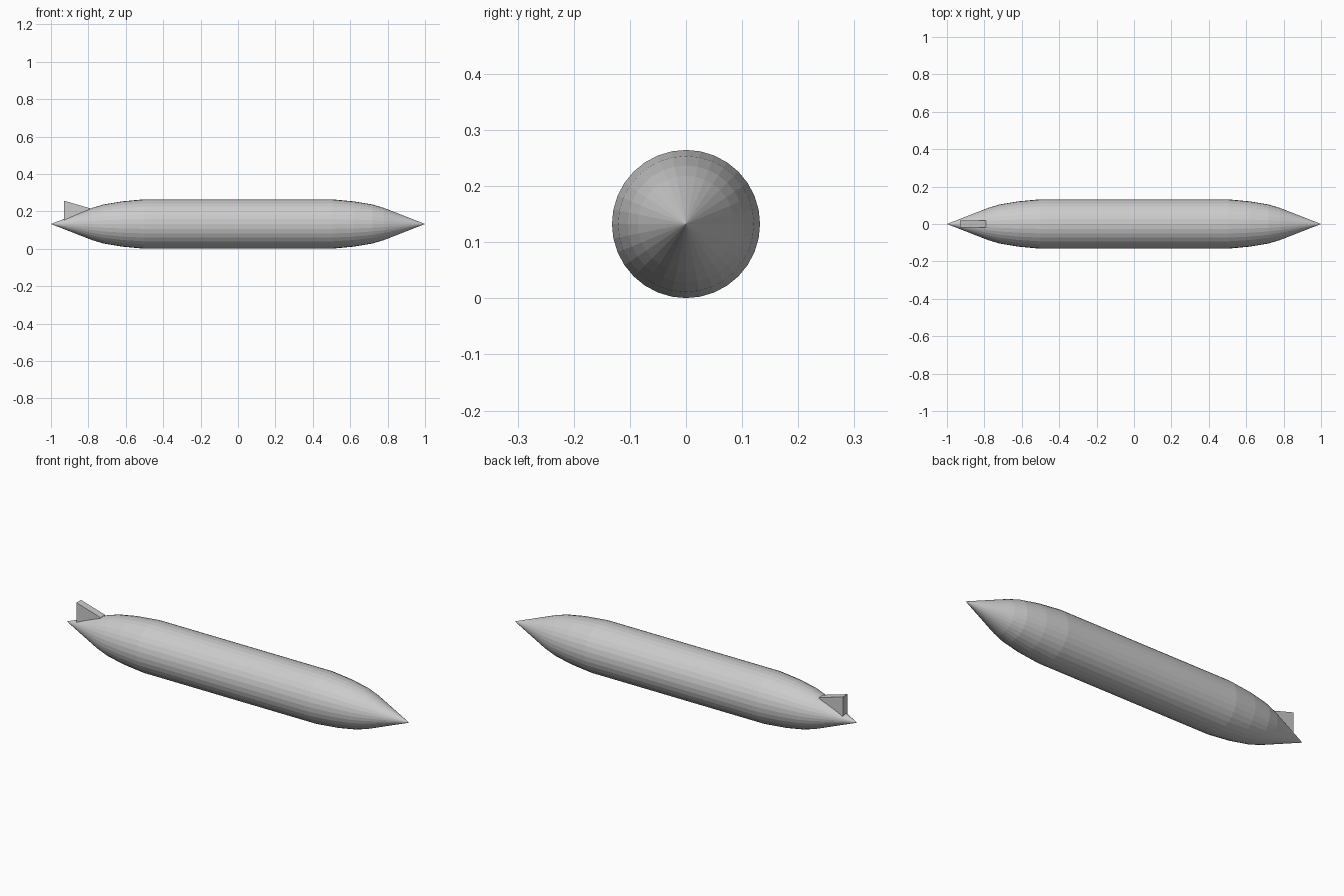
import bpy, bmesh
from math import cos, sin, tau

if "Cube" in bpy.data.objects:
    bpy.data.objects.remove(bpy.data.objects["Cube"])

SIDES = 32
AXIS_Z = 0.1325


def make_object(name, bm):
    bmesh.ops.recalc_face_normals(bm, faces=bm.faces)
    mesh = bpy.data.meshes.new(name)
    bm.to_mesh(mesh)
    bm.free()
    obj = bpy.data.objects.new(name, mesh)
    bpy.context.collection.objects.link(obj)
    return obj


# Hull: half profile (x, radius), mirrored, then revolved around the long axis
half = [(0.5, 0.132), (0.62, 0.121), (0.72, 0.104), (0.78, 0.086)]
profile = [(-x, r) for x, r in reversed(half)] + half
bm = bmesh.new()
rings = []
for x, r in profile:
    rings.append([bm.verts.new((x, r * cos(tau * i / SIDES), AXIS_Z + r * sin(tau * i / SIDES)))
                  for i in range(SIDES)])
tail = bm.verts.new((-1, 0, AXIS_Z))
nose = bm.verts.new((1, 0, AXIS_Z))
for i in range(SIDES):
    j = (i + 1) % SIDES
    for a, b in zip(rings, rings[1:]):
        bm.faces.new((a[i], a[j], b[j], b[i]))
    bm.faces.new((tail, rings[0][j], rings[0][i]))
    bm.faces.new((nose, rings[-1][i], rings[-1][j]))
make_object("hull", bm)

# Tail fin: wedge outline extruded across the centre line
outline = [(-0.93, 0.150), (-0.79, 0.205), (-0.79, 0.216), (-0.93, 0.257)]
bm = bmesh.new()
face = bm.faces.new([bm.verts.new((x, -0.019, z)) for x, z in outline])
geom = bmesh.ops.extrude_face_region(bm, geom=[face])["geom"]
bmesh.ops.translate(bm, vec=(0, 0.038, 0),
                    verts=[v for v in geom if isinstance(v, bmesh.types.BMVert)])
make_object("tail_fin", bm)
